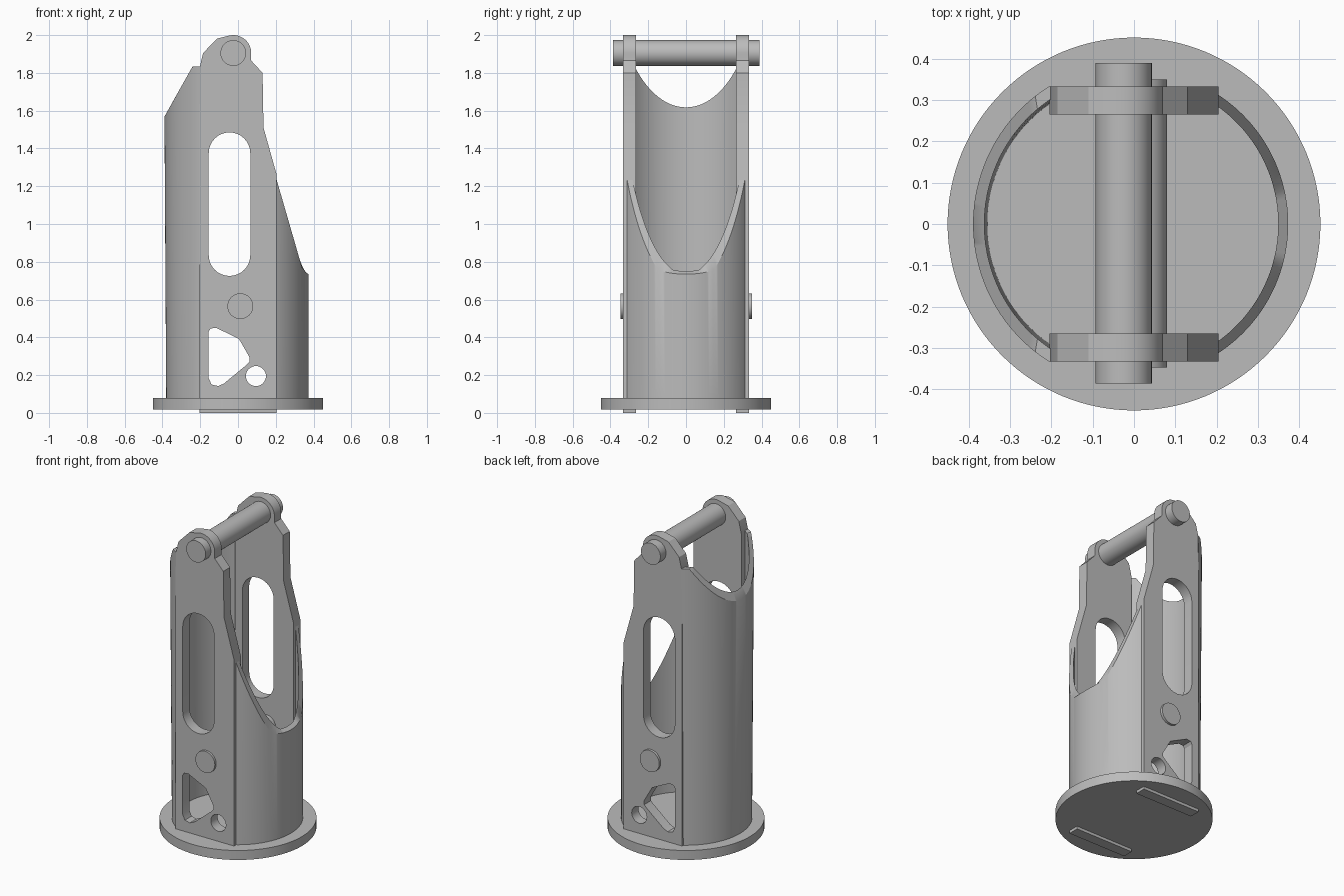
import bpy, bmesh
from math import pi, sin, cos, acos, radians

cube = bpy.data.objects.get("Cube")
if cube:
    bpy.data.objects.remove(cube, do_unlink=True)

GREY = (0.5, 0.5, 0.5, 1.0)
metal = bpy.data.materials.new("grey metal")
metal.use_nodes = True
metal.diffuse_color = GREY
metal.node_tree.nodes["Principled BSDF"].inputs["Base Color"].default_value = GREY


def finish(obj, angle=30):
    """Give the part its material and smooth shading with sharp edges."""
    obj.data.materials.clear()
    obj.data.materials.append(metal)
    bpy.ops.object.select_all(action='DESELECT')
    obj.select_set(True)
    bpy.context.view_layer.objects.active = obj
    bpy.ops.object.shade_smooth_by_angle(angle=radians(angle))


def add_mesh(name, bm):
    bmesh.ops.recalc_face_normals(bm, faces=bm.faces)
    mesh = bpy.data.meshes.new(name)
    bm.to_mesh(mesh)
    bm.free()
    obj = bpy.data.objects.new(name, mesh)
    bpy.context.collection.objects.link(obj)
    finish(obj)
    return obj


def cylinder(name, radius, length, location, along_y=False, sides=64):
    bpy.ops.mesh.primitive_cylinder_add(
        vertices=sides, radius=radius, depth=length, location=location,
        rotation=(pi / 2 if along_y else 0, 0, 0))
    obj = bpy.context.object
    obj.name = name
    finish(obj)


def arc(cx, cz, r, start, end, steps=16):
    """Points on an arc, angles in degrees."""
    angles = [radians(start + (end - start) * i / steps) for i in range(steps + 1)]
    return [(cx + r * cos(a), cz + r * sin(a)) for a in angles]


# Side plate outline and its cut-outs, drawn in x and z
PIN_X, PIN_Z = -0.025, 1.905
outline = [(-0.205, 0), (0.205, 0), (0.205, 1.26), (0.135, 1.51), (0.13, 1.8), (0.07, 1.865)]
outline += arc(PIN_X, PIN_Z, 0.095, -5, 100)
outline += [(-0.11, 1.982), (-0.185, 1.905), (-0.205, 1.82)]
slot = arc(-0.045, 1.375, 0.11, 0, 180) + arc(-0.045, 0.835, 0.11, 180, 360)
corner_window = [(-0.156, 0.43), (-0.145, 0.447), (-0.115, 0.45), (0.005, 0.392),
                 (0.06, 0.296), (0.06, 0.27), (0.045, 0.254), (-0.075, 0.155),
                 (-0.105, 0.142), (-0.14, 0.15), (-0.156, 0.185)]
round_hole = arc(0.095, 0.195, 0.053, 0, 348.75, 31)


def side_plate(name, y):
    """Extrude the outline with its holes into a flat plate."""
    curve = bpy.data.curves.new(name + "_outline", 'CURVE')
    curve.dimensions = '2D'
    curve.fill_mode = 'BOTH'
    curve.extrude = 0.034
    for loop in (outline, slot, corner_window, round_hole):
        spline = curve.splines.new('POLY')
        spline.points.add(len(loop) - 1)
        for point, (x, z) in zip(spline.points, loop):
            point.co = (x, z, 0, 1)
        spline.use_cyclic_u = True
    temp = bpy.data.objects.new(name + "_outline", curve)
    bpy.context.collection.objects.link(temp)
    depsgraph = bpy.context.evaluated_depsgraph_get()
    mesh = bpy.data.meshes.new_from_object(temp.evaluated_get(depsgraph))
    bpy.data.objects.remove(temp, do_unlink=True)
    bm = bmesh.new()
    bm.from_mesh(mesh)
    bpy.data.meshes.remove(mesh)
    bmesh.ops.remove_doubles(bm, verts=bm.verts, dist=0.0005)
    plate = add_mesh(name, bm)
    plate.rotation_euler.x = pi / 2
    plate.location.y = y


def wall(name, side, bottom_radii, top_radii, full_height, height, steps=72):
    """Curved wall between the plates; its rim follows height(x)."""
    bm = bmesh.new()
    base_z, edge_x = 0.07, 0.202
    rings = []
    for i in range(steps + 1):
        t = 2 * i / steps - 1
        ring = []
        for r0, r1 in zip(bottom_radii, top_radii):
            a = t * acos(edge_x / r0)
            ring.append(bm.verts.new((side * r0 * cos(a), r0 * sin(a), base_z)))
            a = t * acos(edge_x / r1)
            x = side * r1 * cos(a)
            z = height(x)
            r = r0 + (r1 - r0) * (z - base_z) / (full_height - base_z)
            a = t * acos(edge_x / r)
            ring.append(bm.verts.new((side * r * cos(a), r * sin(a), z)))
        inner_low, inner_top, outer_low, outer_top = ring
        rings.append((inner_low, inner_top, outer_top, outer_low))
    for a, b in zip(rings, rings[1:]):
        for k in range(4):
            n = (k + 1) % 4
            bm.faces.new((a[k], a[n], b[n], b[k]))
    bm.faces.new(rings[0])
    bm.faces.new(rings[-1])
    add_mesh(name, bm)


def tall_rim(x):
    return min(1.835, 1.57 + 1.767 * (x + 0.39))


def low_rim(x):
    return 1.25 - 3.46 * (x - 0.2) if x < 0.343 else 0.755 - 0.69 * (x - 0.343)


# Base and plates
cylinder("base_disc", 0.451, 0.06, (0, 0, 0.048), sides=128)
side_plate("front_plate", -0.299)
side_plate("back_plate", 0.299)

# Curved walls: tall on one side, low on the other
wall("tall_wall", -1, (0.355, 0.38), (0.363, 0.391), 1.835, tall_rim)
wall("low_wall", 1, (0.349, 0.373), (0.349, 0.373), 1.25, low_rim)

# Pins through both plates
cylinder("top_pin", 0.068, 0.775, (PIN_X, 0.002, PIN_Z), along_y=True)
cylinder("lower_pin", 0.068, 0.696, (0.012, 0.001, 0.565), along_y=True)
